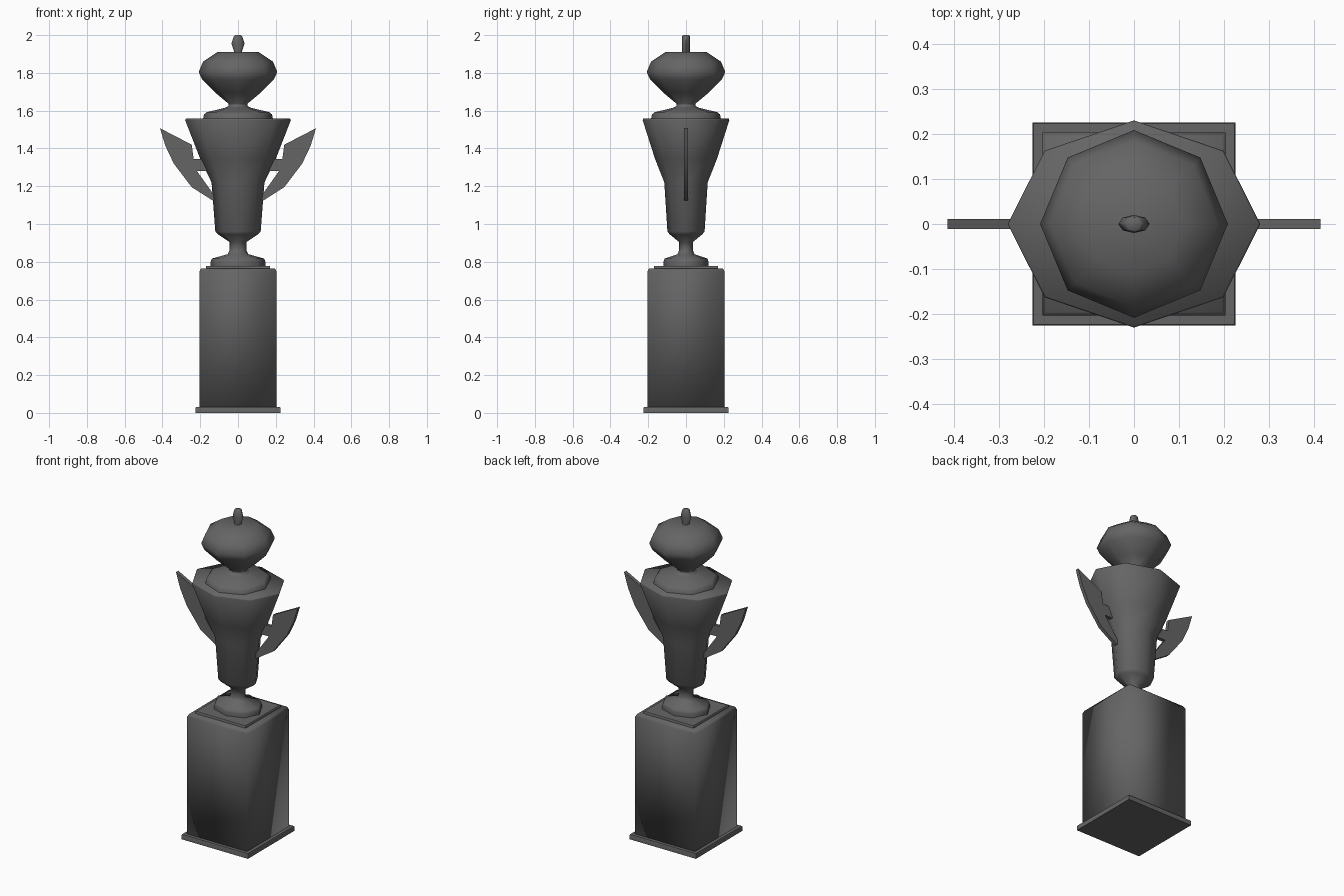
import bpy, bmesh, math

if "Cube" in bpy.data.objects:
    bpy.data.objects.remove(bpy.data.objects["Cube"])

dark = bpy.data.materials.new("dark_metal")
dark.diffuse_color = (.13, .13, .13, 1)
dark.use_nodes = True
dark.node_tree.nodes["Principled BSDF"].inputs["Base Color"].default_value = dark.diffuse_color

def finish(name, bm, angle=50):
    bmesh.ops.recalc_face_normals(bm, faces=bm.faces)
    me = bpy.data.meshes.new(name)
    bm.to_mesh(me)
    bm.free()
    me.materials.append(dark)
    ob = bpy.data.objects.new(name, me)
    bpy.context.collection.objects.link(ob)
    bpy.ops.object.select_all(action='DESELECT')
    bpy.context.view_layer.objects.active = ob
    ob.select_set(True)
    bpy.ops.object.shade_smooth_by_angle(angle=math.radians(angle))
    return ob

def loft(name, profile, sides=8, turn=0.0, angle=50):
    """Stack of elliptical rings (rx, ry, z), capped at both ends."""
    bm = bmesh.new()
    rings = []
    for rx, ry, z in profile:
        rings.append([bm.verts.new((rx * math.cos(turn + k * math.tau / sides),
                                    ry * math.sin(turn + k * math.tau / sides), z))
                      for k in range(sides)])
    for a, b in zip(rings, rings[1:]):
        for k in range(sides):
            n = (k + 1) % sides
            bm.faces.new((a[k], a[n], b[n], b[k]))
    bm.faces.new(rings[0][::-1])
    bm.faces.new(rings[-1])
    return finish(name, bm, angle)

def square(name, profile, angle=50):
    s = math.sqrt(2)
    return loft(name, [(h * s, h * s, z) for h, z in profile], 4, math.pi / 4, angle)

# Square pedestal
square("base_plate", [(.225, 0), (.225, .024), (.223, .03)])
square("pedestal_block", [(.203, .03), (.203, .75), (.195, .765)], 100)
square("pedestal_top_plate", [(.17, .76), (.17, .774), (.167, .778)])

# Octagonal oval cup with foot and stem
cup = [(.145, .775), (.145, .80), (.138, .817), (.055, .84), (.045, .86),
       (.045, .905), (.105, .945), (.12, .96), (.14, 1.22), (.20, 1.345),
       (.28, 1.55), (.276, 1.558)]
loft("cup", [(r, r * .82, z) for r, z in cup], angle=80)

# Lid and bulb
lid = [(.185, 1.555), (.18, 1.58), (.165, 1.592), (.07, 1.615), (.05, 1.625),
       (.05, 1.637), (.12, 1.695), (.19, 1.765), (.208, 1.805),
       (.185, 1.86), (.11, 1.91)]
loft("lid", [(r, r, z) for r, z in lid], angle=85)

# Finial knob
loft("finial", [(.018, .02, 1.905), (.035, .02, 1.955), (.022, .02, 1.995), (.015, .016, 2.0)])

# Wing-shaped handles, mirrored
wing = [(.413, 1.507), (.245, 1.42), (.235, 1.345), (.17, 1.345), (.15, 1.28),
        (.217, 1.28), (.14, 1.172), (.115, 1.13), (.135, 1.125),
        (.245, 1.195), (.34, 1.32), (.385, 1.415)]
for side, sx in (("right", 1), ("left", -1)):
    bm = bmesh.new()
    face = bm.faces.new([bm.verts.new((sx * x, -.011, z)) for x, z in wing])
    ext = bmesh.ops.extrude_face_region(bm, geom=[face])
    bmesh.ops.translate(bm, vec=(0, .022, 0),
                        verts=[v for v in ext["geom"] if isinstance(v, bmesh.types.BMVert)])
    finish(side + "_handle", bm, 35)
